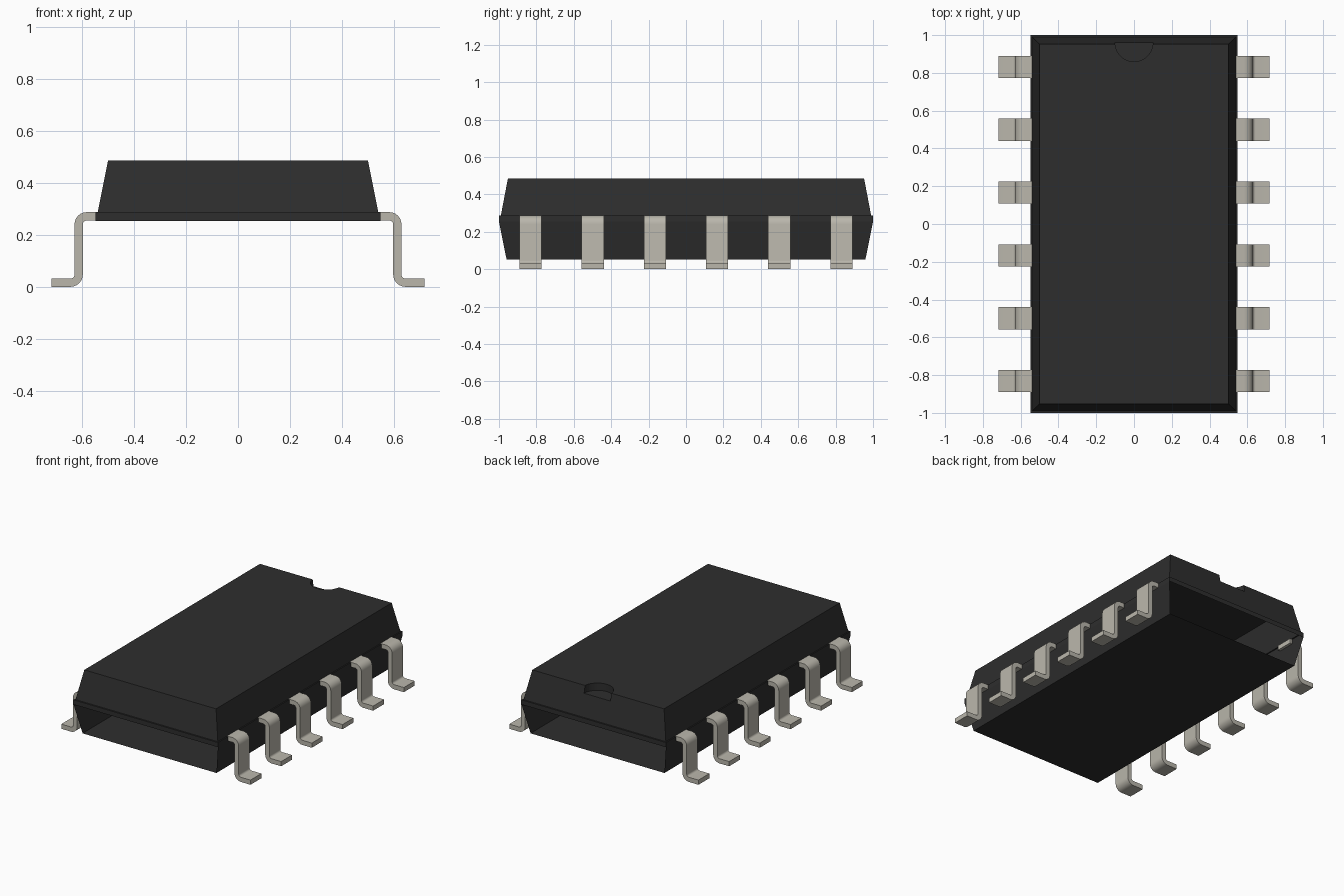
import bpy, bmesh, math

cube = bpy.data.objects.get("Cube")
if cube:
    bpy.data.objects.remove(cube, do_unlink=True)


def material(name, rgb, rough):
    m = bpy.data.materials.new(name)
    m.diffuse_color = (*rgb, 1)
    m.use_nodes = True
    bsdf = m.node_tree.nodes["Principled BSDF"]
    bsdf.inputs["Base Color"].default_value = (*rgb, 1)
    bsdf.inputs["Roughness"].default_value = rough
    return m


black = material("black_plastic", (0.027, 0.027, 0.027), 0.6)
metal = material("tinned_metal", (0.49, 0.47, 0.41), 0.4)


def loft(name, rings, mat):
    """Join four-point rings into a capped solid."""
    bm = bmesh.new()
    loops = [[bm.verts.new(p) for p in ring] for ring in rings]
    for a, b in zip(loops, loops[1:]):
        for i in range(4):
            j = (i + 1) % 4
            bm.faces.new((a[i], a[j], b[j], b[i]))
    bm.faces.new(loops[0])
    bm.faces.new(loops[-1])
    bmesh.ops.recalc_face_normals(bm, faces=bm.faces)
    mesh = bpy.data.meshes.new(name)
    bm.to_mesh(mesh)
    bm.free()
    mesh.materials.append(mat)
    obj = bpy.data.objects.new(name, mesh)
    bpy.context.collection.objects.link(obj)
    return obj


# Body: tapered lower half, straight parting band, small ledge, tapered upper half
def rect(x, y, z):
    return [(-x, -y, z), (x, -y, z), (x, y, z), (-x, y, z)]


body = loft("body_shell", [
    rect(0.508, 0.959, 0.051),
    rect(0.548, 1.0, 0.254),
    rect(0.548, 1.0, 0.286),
    rect(0.540, 0.99, 0.286),
    rect(0.500, 0.952, 0.486),
], black)

# Half-round orientation notch in the top at the back edge
bpy.ops.mesh.primitive_cylinder_add(vertices=48, radius=0.1, depth=0.2,
                                    location=(0, 0.96, 0.436 + 0.1))
cutter = bpy.context.object
cutter.name = "notch_cutter"
cutter.hide_render = True
cutter.data.materials.append(black)
cut = body.modifiers.new("notch", 'BOOLEAN')
cut.operation = 'DIFFERENCE'
cut.solver = 'EXACT'
cut.object = cutter
depsgraph = bpy.context.evaluated_depsgraph_get()
body.data = bpy.data.meshes.new_from_object(body.evaluated_get(depsgraph))
body.modifiers.clear()
bpy.data.objects.remove(cutter, do_unlink=True)

# Open ends of the hollow lower half
bm = bmesh.new()
bm.from_mesh(body.data)
ends = [f for f in bm.faces
        if abs(f.normal.y) > 0.9 and f.calc_center_median().z < 0.25]
bmesh.ops.delete(bm, geom=ends, context='FACES')
bm.to_mesh(body.data)
bm.free()

# Pin profile: centre line in x and z with its normal, bent twice
MID, HALF, STEPS = 0.031, 0.016, 6
profile = [((0.53, 0.271), (0, 1))]
for i in range(STEPS + 1):                       # shoulder bend
    a = math.radians(90 - 90 * i / STEPS)
    n = (math.cos(a), math.sin(a))
    profile.append(((0.582 + MID * n[0], 0.240 + MID * n[1]), n))
for i in range(STEPS + 1):                       # ankle bend
    a = math.radians(180 + 90 * i / STEPS)
    n = (-math.cos(a), -math.sin(a))
    profile.append(((0.644 - MID * n[0], 0.047 - MID * n[1]), n))
profile.append(((0.718, 0.016), (0, 1)))


def pin(name, side, y, half_width=0.059):
    rings = []
    for (x, z), (nx, nz) in profile:
        rings.append([(side * (x + s * HALF * nx), y + w * half_width, z + s * HALF * nz)
                      for s, w in ((1, -1), (1, 1), (-1, 1), (-1, -1))])
    return loft(name, rings, metal)


# Six pins on each long side
pins = []
for side, label in ((1, "left"), (-1, "right")):
    for i in range(6):
        pins.append(pin(f"{label}_pin_{i + 1}", side, (i - 2.5) * 0.3325))

bpy.ops.object.select_all(action='DESELECT')
for p in pins:
    p.select_set(True)
bpy.context.view_layer.objects.active = pins[0]
bpy.ops.object.shade_smooth_by_angle(angle=math.radians(30))
